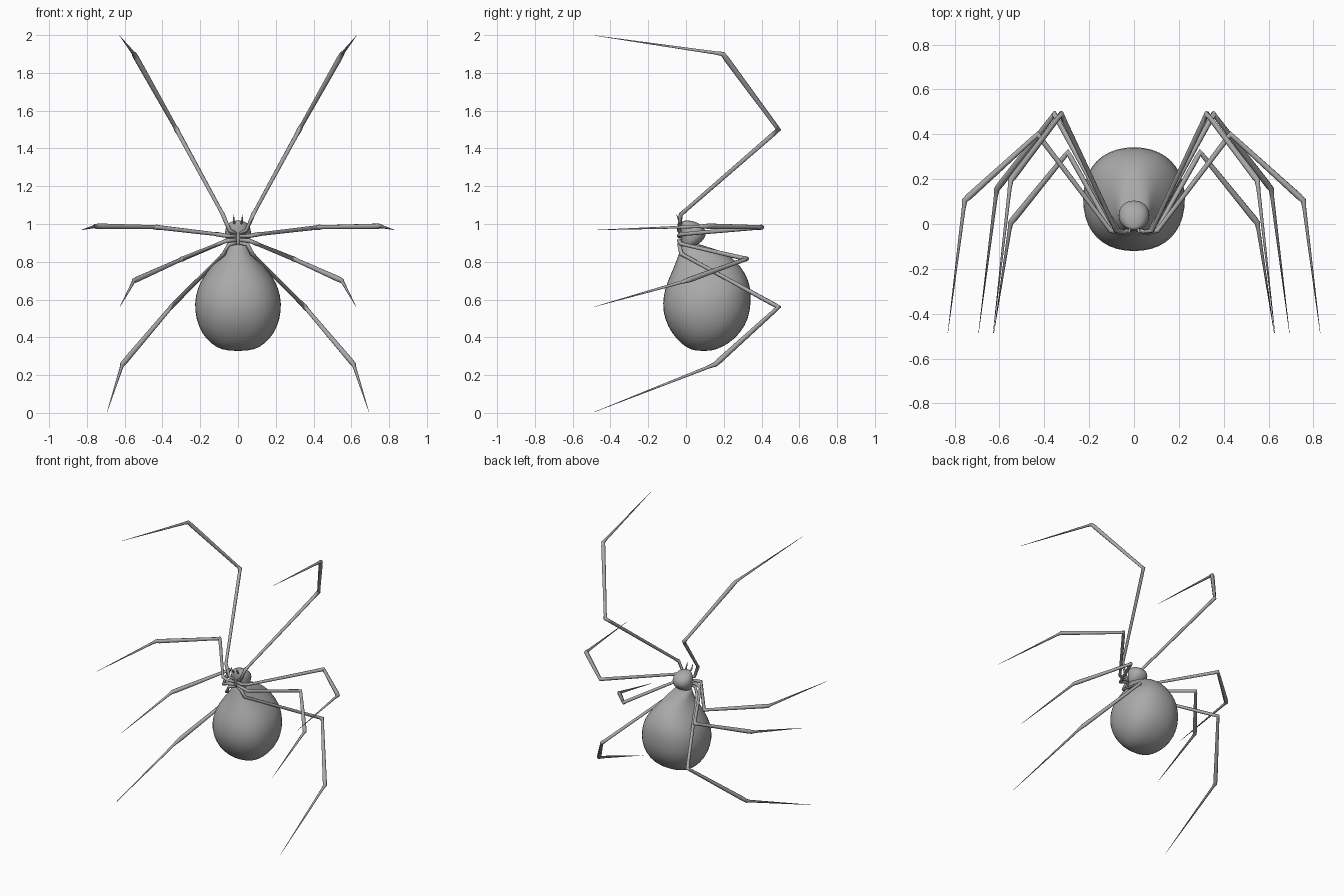
import bpy, bmesh, math
from mathutils import Vector

cube = bpy.data.objects.get("Cube")
if cube:
    bpy.data.objects.remove(cube)

grey = bpy.data.materials.new("plain grey")
grey.use_nodes = True
COLOUR = (0.4, 0.4, 0.4, 1)
grey.diffuse_color = COLOUR
grey.node_tree.nodes["Principled BSDF"].inputs["Base Color"].default_value = COLOUR


def loft(name, rings, sides, power=2.0):
    """Skin rings given as (centre, half axis u, half axis v), capped at both ends."""
    bm = bmesh.new()
    loops = []
    for centre, u, v in rings:
        loop = []
        for i in range(sides):
            a = 2 * math.pi * i / sides
            c, s = math.cos(a), math.sin(a)
            c = math.copysign(abs(c) ** (2 / power), c)
            s = math.copysign(abs(s) ** (2 / power), s)
            loop.append(bm.verts.new(centre + u * c + v * s))
        loops.append(loop)
    for a, b in zip(loops, loops[1:]):
        for i in range(sides):
            j = (i + 1) % sides
            bm.faces.new((a[i], a[j], b[j], b[i]))
    bm.faces.new(loops[0][::-1])
    bm.faces.new(loops[-1])
    bmesh.ops.recalc_face_normals(bm, faces=bm.faces)
    mesh = bpy.data.meshes.new(name)
    bm.to_mesh(mesh)
    bm.free()
    mesh.materials.append(grey)
    for p in mesh.polygons:
        p.use_smooth = True
    obj = bpy.data.objects.new(name, mesh)
    bpy.context.collection.objects.link(obj)
    return obj


def body(name, sections, sides, power):
    """Stacked sections: height, half width, front y, back y."""
    rings = [(Vector((0, (f + b) / 2, z)), Vector((w, 0, 0)), Vector((0, (b - f) / 2, 0)))
             for z, w, f, b in sections]
    obj = loft(name, rings, sides, power)
    sub = obj.modifiers.new("smooth", 'SUBSURF')
    sub.levels = sub.render_levels = 1
    return obj


def tube(name, path, sides=8):
    """Tapered tube through (point, radius) pairs with mitred joints."""
    pts = [Vector(p) for p, r in path]
    rings = []
    for i, (p, (_, r)) in enumerate(zip(pts, path)):
        before = (p - pts[i - 1]).normalized() if i else Vector()
        after = (pts[i + 1] - p).normalized() if i + 1 < len(pts) else Vector()
        t = (before + after).normalized()
        u = t.cross(Vector((0.3, 0.1, 1))).normalized()
        rings.append((p, u * r, t.cross(u) * r))
    return loft(name, rings, sides)


# Round hanging abdomen narrowing into the waist
body("abdomen", [
    (0.328, 0.03, 0.07, 0.12), (0.335, 0.09, 0.02, 0.16), (0.362, 0.140, -0.022, 0.222),
    (0.42, 0.195, -0.078, 0.29), (0.50, 0.226, -0.118, 0.335), (0.58, 0.234, -0.128, 0.347),
    (0.66, 0.218, -0.114, 0.345), (0.72, 0.186, -0.089, 0.327), (0.78, 0.140, -0.063, 0.288),
    (0.82, 0.105, -0.047, 0.247), (0.855, 0.078, -0.035, 0.195), (0.88, 0.066, -0.026, 0.11),
    (0.897, 0.050, -0.02, 0.06)], 20, 2.25)

# Small head section
body("head", [
    (0.875, 0.045, -0.015, 0.04), (0.905, 0.062, -0.024, 0.085), (0.935, 0.070, -0.028, 0.108),
    (0.97, 0.071, -0.03, 0.106), (0.998, 0.058, -0.03, 0.08), (1.014, 0.036, -0.026, 0.045),
    (1.018, 0.012, -0.01, 0.02)], 16, 2.1)

# Legs: hip, base, knee, ankle, tip
LEGS = {
    "upper": [(0.01, -0.02, 0.95), (0.045, -0.037, 0.965), (0.08, -0.028, 1.05),
              (0.325, 0.49, 1.50), (0.55, 0.195, 1.90), (0.628, -0.485, 1.998)],
    "side": [(0.01, -0.025, 0.935), (0.06, -0.038, 0.937), (0.105, -0.028, 0.945),
             (0.43, 0.40, 0.983), (0.755, 0.105, 0.988), (0.83, -0.485, 0.968)],
    "lower": [(0.01, -0.025, 0.915), (0.06, -0.037, 0.912), (0.10, -0.028, 0.895),
              (0.295, 0.32, 0.815), (0.55, 0.005, 0.70), (0.625, -0.485, 0.562)],
    "bottom": [(0.01, -0.022, 0.90), (0.05, -0.036, 0.892), (0.075, -0.025, 0.842),
               (0.355, 0.49, 0.56), (0.612, 0.155, 0.257), (0.693, -0.485, 0.005)],
}


def leg_path(points, side):
    """Segments swell towards each joint and narrow just past it."""
    hip, bend, base, knee, ankle, tip = (Vector((x * side, y, z)) for x, y, z in points)
    return [(hip, 0.009), (bend, 0.011), (base, 0.012), (base.lerp(knee, 0.06), 0.010),
            (base.lerp(knee, 0.93), 0.012), (knee, 0.014), (knee.lerp(ankle, 0.06), 0.011),
            (knee.lerp(ankle, 0.94), 0.015), (ankle, 0.013), (ankle.lerp(tip, 0.06), 0.009),
            (tip, 0.0008)]


for side, label in ((1, "left"), (-1, "right")):
    for name, points in LEGS.items():
        leg = tube(f"{label}_{name}_leg", leg_path(points, side))
    # Thin curved feelers on top of the head
    tube(f"{label}_feeler", [((0.016 * side, -0.01, 0.995), 0.007),
                             ((0.022 * side, -0.035, 1.015), 0.006),
                             ((0.023 * side, -0.05, 1.05), 0.001)], 6)
